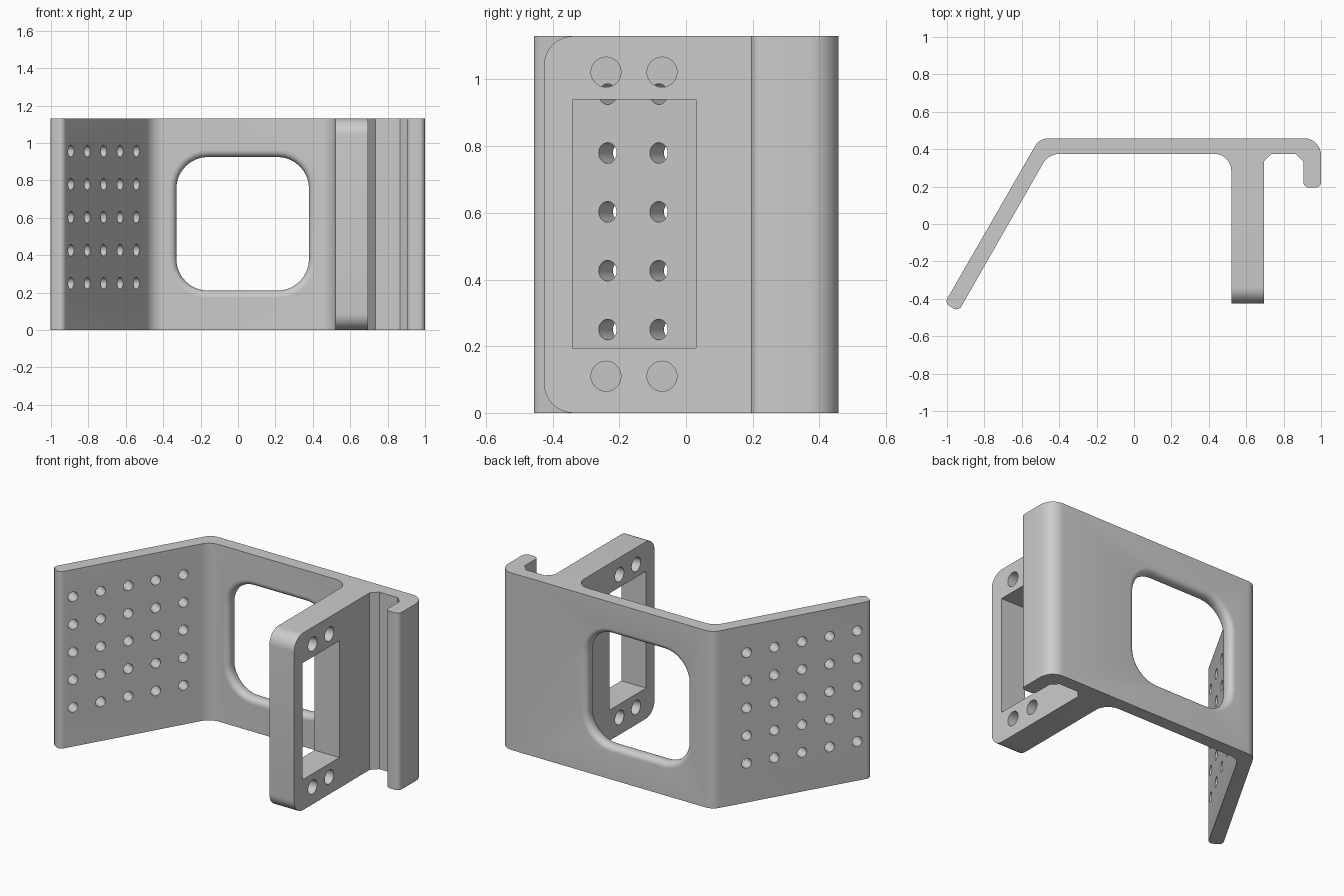
import bpy, bmesh, math
from mathutils import Vector, Matrix

if "Cube" in bpy.data.objects:
    bpy.data.objects.remove(bpy.data.objects["Cube"])

H = 1.13            # bracket height
ARM_FRONT = -0.426  # front edge of the arm


def rounded(corners):
    """2D outline from (x, y, radius, segments) corners; one segment gives a chamfer."""
    out, n = [], len(corners)
    for i, (x, y, r, segs) in enumerate(corners):
        p = Vector((x, y))
        if r == 0:
            out.append(p)
            continue
        u = (Vector(corners[i - 1][:2]) - p).normalized()
        v = (Vector(corners[(i + 1) % n][:2]) - p).normalized()
        half = u.angle(v) / 2
        c = p + (u + v).normalized() * (r / math.sin(half))
        a = p + u * (r / math.tan(half)) - c
        b = p + v * (r / math.tan(half)) - c
        turn = math.atan2(a.x * b.y - a.y * b.x, a.dot(b))
        out += [c + Matrix.Rotation(turn * k / segs, 2) @ a for k in range(segs + 1)]
    return out


def loft(bm, rings):
    """Closed solid through a list of matching 3D rings."""
    vs = [[bm.verts.new(p) for p in ring] for ring in rings]
    n = len(vs[0])
    faces = [bm.faces.new(vs[0]), bm.faces.new(vs[-1])]
    for lo, hi in zip(vs, vs[1:]):
        faces += [bm.faces.new((lo[i], lo[(i + 1) % n], hi[(i + 1) % n], hi[i])) for i in range(n)]
    bmesh.ops.recalc_face_normals(bm, faces=faces)


def along_x(bm, outline, x0, x1):
    loft(bm, [[(x, p[0], p[1]) for p in outline] for x in (x0, x1)])


def make_object(name, bm):
    me = bpy.data.meshes.new(name)
    bm.to_mesh(me)
    bm.free()
    ob = bpy.data.objects.new(name, me)
    bpy.context.collection.objects.link(ob)
    return ob


# Plan outline: angled wing, back plate, arm and hook
outline = rounded([
    (-1.013, -0.424, 0.03, 6), (-0.938, -0.467, 0.03, 6),
    (-0.457, 0.375, 0.10, 8), (0.52, 0.375, 0.09, 8),
    (0.52, ARM_FRONT, 0, 0), (0.695, ARM_FRONT, 0, 0),
    (0.695, 0.375, 0.04, 1), (0.905, 0.375, 0.04, 1),
    (0.905, 0.195, 0.03, 6), (1.0, 0.195, 0.03, 6),
    (1.0, 0.458, 0.09, 8), (-0.505, 0.458, 0.08, 8)])
bm = bmesh.new()
loft(bm, [[(p.x, p.y, z) for p in outline] for z in (0, H)])
bracket = make_object("bracket", bm)

cut = bmesh.new()

# Large rounded opening in the back plate, with filleted rims on both sides
F = 0.035
steps = [math.radians(15 * k) for k in range(7)]
front = [(0.375 + F * (1 - math.cos(a)), F * (1 - math.sin(a))) for a in steps]
back = [(0.833 - y, off) for y, off in reversed(front)]
rings = []
for y, o in [(0.33, F)] + front + back + [(0.50, F)]:
    x0, x1, z0, z1, r = -0.33 - o, 0.38 + o, 0.21 - o, 0.925 + o, 0.17 + o
    rect = rounded([(x0, z0, r, 8), (x1, z0, r, 8), (x1, z1, r, 8), (x0, z1, r, 8)])
    rings.append([(p.x, y, p.y) for p in rect])
loft(cut, rings)

# Rectangular window through the arm
along_x(cut, [(-0.34, 0.195), (0.03, 0.195), (0.03, 0.94), (-0.34, 0.94)], 0.45, 0.77)

# Rounded top and bottom corners at the arm's front
R = 0.088
for edge, s in ((H, 1), (0, -1)):
    arc = [(ARM_FRONT + R - R * math.cos(t), edge - s * R * (1 - math.sin(t)))
           for t in [math.radians(90 * k / 8) for k in range(9)]]
    along_x(cut, [(-0.6, edge + s * 0.1), (-0.6, edge - s * R)] + arc
            + [(ARM_FRONT + R, edge + s * 0.1)], 0.45, 0.77)

# Screw holes above and below the arm window
for y in (-0.24, -0.072):
    for z in (0.11, 1.022):
        ring = [(y + 0.045 * math.cos(math.tau * k / 32), z + 0.045 * math.sin(math.tau * k / 32))
                for k in range(32)]
        along_x(cut, ring, 0.45, 0.77)

# Five by five grid of small holes through the wing
along = Vector((0.5, 0.866, 0)).normalized()
normal = Vector((along.y, -along.x, 0))
for i in range(5):
    for j in range(5):
        c = Vector((-0.457, 0.375, 0)) - along * (0.173 + 0.1765 * i)
        c.z = 0.25 + 0.1765 * j
        ring = [c + 0.031 * (along * math.cos(math.tau * k / 24)
                             + Vector((0, 0, math.sin(math.tau * k / 24)))) for k in range(24)]
        loft(cut, [[p + normal * d for p in ring] for d in (-0.14, 0.06)])

cutter = make_object("opening_cutter", cut)
cutter.hide_render = True

# Cut all openings and bake the result
mod = bracket.modifiers.new("openings", 'BOOLEAN')
mod.operation = 'DIFFERENCE'
mod.solver = 'EXACT'
mod.object = cutter
bpy.context.view_layer.objects.active = bracket
bracket.select_set(True)
bpy.ops.object.modifier_apply(modifier=mod.name)
bpy.data.objects.remove(cutter)

# Single grey finish, smooth curves with crisp edges
grey = bpy.data.materials.new("light_grey")
grey.diffuse_color = (0.6, 0.6, 0.6, 1)
grey.use_nodes = True
grey.node_tree.nodes["Principled BSDF"].inputs["Base Color"].default_value = grey.diffuse_color
bracket.data.materials.clear()
bracket.data.materials.append(grey)
bpy.ops.object.shade_smooth_by_angle(angle=math.radians(30))
